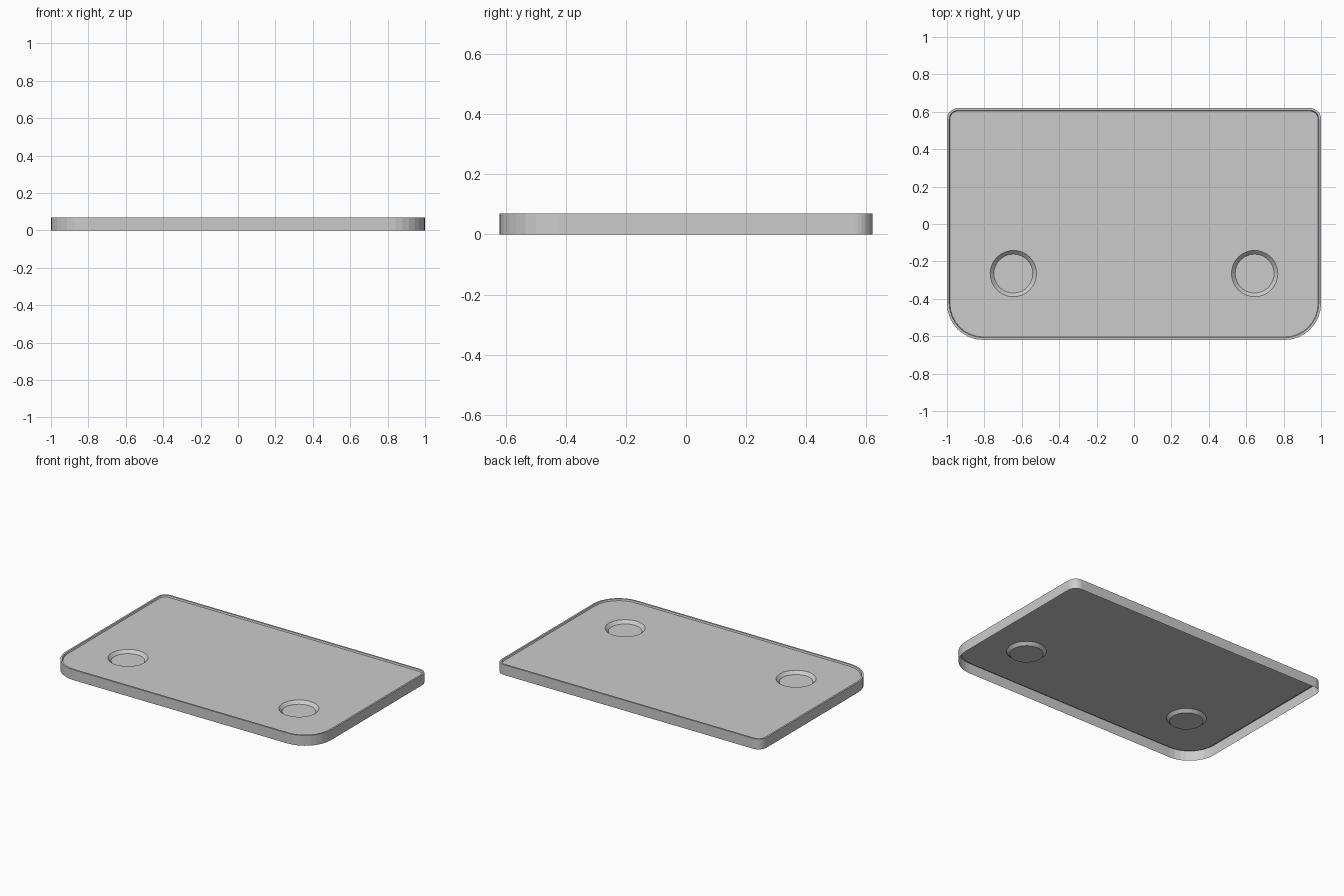
import bpy, bmesh
from math import cos, sin, pi

if "Cube" in bpy.data.objects:
    bpy.data.objects.remove(bpy.data.objects["Cube"])

W, D, H = 1.0, 0.62, 0.07          # half width, half depth, height
FRONT_R, BACK_R, SEG = 0.195, 0.06, 8
RIM, FLOOR = 0.012, 0.06           # rim width, tray floor level


def outline(bm, inset, z):
    """Counter-clockwise rounded outline with large front and small back corners."""
    verts = []
    corners = [(1, -1, FRONT_R, -pi / 2), (1, 1, BACK_R, 0),
               (-1, 1, BACK_R, pi / 2), (-1, -1, FRONT_R, pi)]
    for sx, sy, r, start in corners:
        cx, cy = sx * (W - r), sy * (D - r)
        for i in range(SEG + 1):
            a = start + i / SEG * pi / 2
            verts.append(bm.verts.new((cx + (r - inset) * cos(a),
                                       cy + (r - inset) * sin(a), z)))
    return verts


def circle(bm, cx, cy, r, z, n=32):
    return [bm.verts.new((cx + r * cos(2 * pi * i / n),
                          cy + r * sin(2 * pi * i / n), z)) for i in range(n)]


def bridge(bm, a, b):
    n = len(a)
    for i in range(n):
        j = (i + 1) % n
        bm.faces.new((a[i], a[j], b[j], b[i]))


def loop_edges(bm, ring):
    return [bm.edges.get((ring[i - 1], ring[i])) for i in range(len(ring))]


bm = bmesh.new()

# Outer wall, rim and short inner wall
rings = [outline(bm, 0, 0), outline(bm, 0, H),
         outline(bm, RIM, H), outline(bm, RIM + 0.004, FLOOR)]
for lower, upper in zip(rings, rings[1:]):
    bridge(bm, lower, upper)
floor_edges = loop_edges(bm, rings[-1])

# Two shallow round recesses
for side in (-1, 1):
    top = circle(bm, side * 0.645, -0.265, 0.124, FLOOR)
    low = circle(bm, side * 0.645, -0.265, 0.104, FLOOR - 0.02)
    bridge(bm, top, low)
    bm.faces.new(low)
    floor_edges += loop_edges(bm, top)

# Floor sheet around the recesses
fill = bmesh.ops.triangle_fill(bm, edges=floor_edges, use_beauty=True,
                               normal=(0, 0, 1))
for f in fill["geom"]:
    if isinstance(f, bmesh.types.BMFace):
        f.normal_update()
        if f.normal.z < 0:
            f.normal_flip()

mesh = bpy.data.meshes.new("tray_cover")
bm.to_mesh(mesh)
bm.free()
bpy.context.collection.objects.link(bpy.data.objects.new("tray_cover", mesh))
